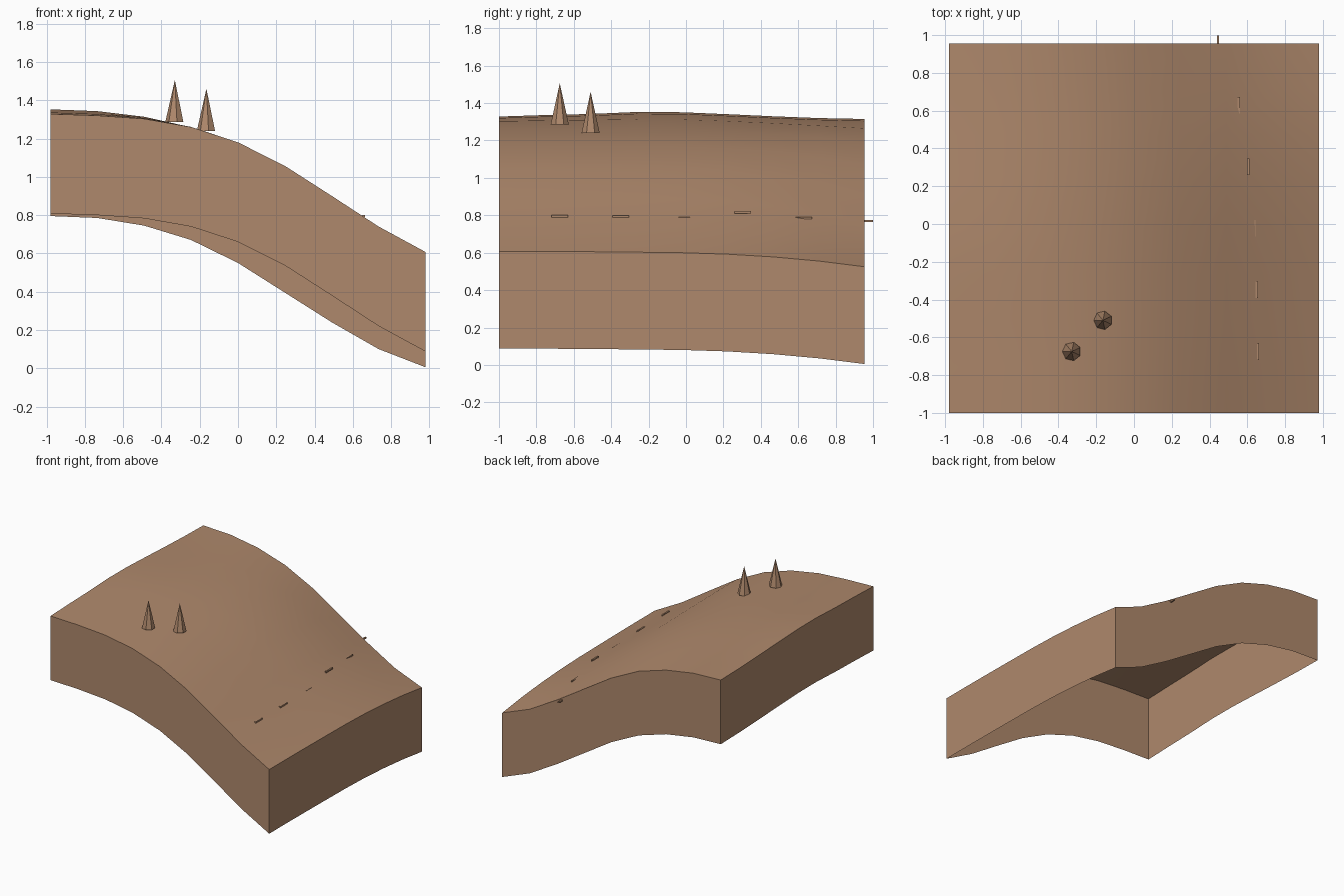
import bpy, bmesh, math
from mathutils import Matrix

cube = bpy.data.objects.get("Cube")
if cube:
    bpy.data.objects.remove(cube, do_unlink=True)

earth = bpy.data.materials.new("earth_brown")
earth.use_nodes = True
earth.diffuse_color = (0.43, 0.25, 0.15, 1)
earth.node_tree.nodes["Principled BSDF"].inputs["Base Color"].default_value = (0.43, 0.25, 0.15, 1)


def add_object(name, bm):
    mesh = bpy.data.meshes.new(name)
    bmesh.ops.recalc_face_normals(bm, faces=bm.faces)
    bm.to_mesh(mesh)
    bm.free()
    mesh.materials.append(earth)
    ob = bpy.data.objects.new(name, mesh)
    bpy.context.collection.objects.link(ob)
    return ob


# Terrain edge profiles, blended from front to back
N = 8
SIZE = 0.98
Y0, Y1 = -1.0, 0.955
SKIRT = 0.52
front = [1.328, 1.32, 1.303, 1.26, 1.18, 1.057, 0.9, 0.74, 0.607]
back = [1.315, 1.305, 1.265, 1.19, 1.07, 0.915, 0.76, 0.62, 0.525]
blend = [0, 0, 0.02, 0.05, 0.085, 0.18, 0.36, 0.63, 1]
ridge = [0, 0.008, 0.014, 0.025, 0.024, 0.015, 0.006, 0, 0]
fade = [1, 0.95, 0.5, 0.1, 0, 0, 0, 0, 0]


def height(i, j):
    return front[i] + (back[i] - front[i]) * blend[j] + ridge[j] * fade[i]


# Hill surface with skirt walls and an open underside
bm = bmesh.new()
grid = [[bm.verts.new((-SIZE + 2 * SIZE * i / N, Y0 + (Y1 - Y0) * j / N, height(i, j)))
         for j in range(N + 1)] for i in range(N + 1)]
for i in range(N):
    for j in range(N):
        bm.faces.new((grid[i][j], grid[i + 1][j], grid[i + 1][j + 1], grid[i][j + 1]))
rim = [e for e in bm.edges if e.is_boundary]
walls = bmesh.ops.extrude_edge_only(bm, edges=rim)["geom"]
bmesh.ops.translate(bm, vec=(0, 0, -SKIRT),
                    verts=[g for g in walls if isinstance(g, bmesh.types.BMVert)])
hill = add_object("hill", bm)
bpy.context.view_layer.objects.active = hill
hill.select_set(True)
bpy.ops.object.shade_smooth_by_angle(angle=math.radians(35))
hill.select_set(False)

# Pointed trees
for k, (x, y, z) in enumerate([(-0.33, -0.675, 1.285), (-0.165, -0.51, 1.24)]):
    bm = bmesh.new()
    bmesh.ops.create_cone(bm, cap_ends=True, segments=7, radius1=0.05, radius2=0, depth=0.22,
                          matrix=Matrix.Translation((x, y, z + 0.11)) @ Matrix.Rotation(math.pi / 2, 4, "Z"))
    add_object(f"tree_{k + 1}", bm)

# Row of path dashes along the slope
dashes = [(0.657, 0.795), (0.65, 0.793), (0.637, 0.785), (0.605, 0.816), (0.555, 0.785), (0.445, 0.77)]
for k, (x, z) in enumerate(dashes):
    bm = bmesh.new()
    bmesh.ops.create_cube(bm, size=1, matrix=Matrix.Translation((x, -0.675 + 0.326 * k, z))
                          @ Matrix.Diagonal((0.012, 0.088, 0.012, 1)))
    add_object(f"path_dash_{k + 1}", bm)
